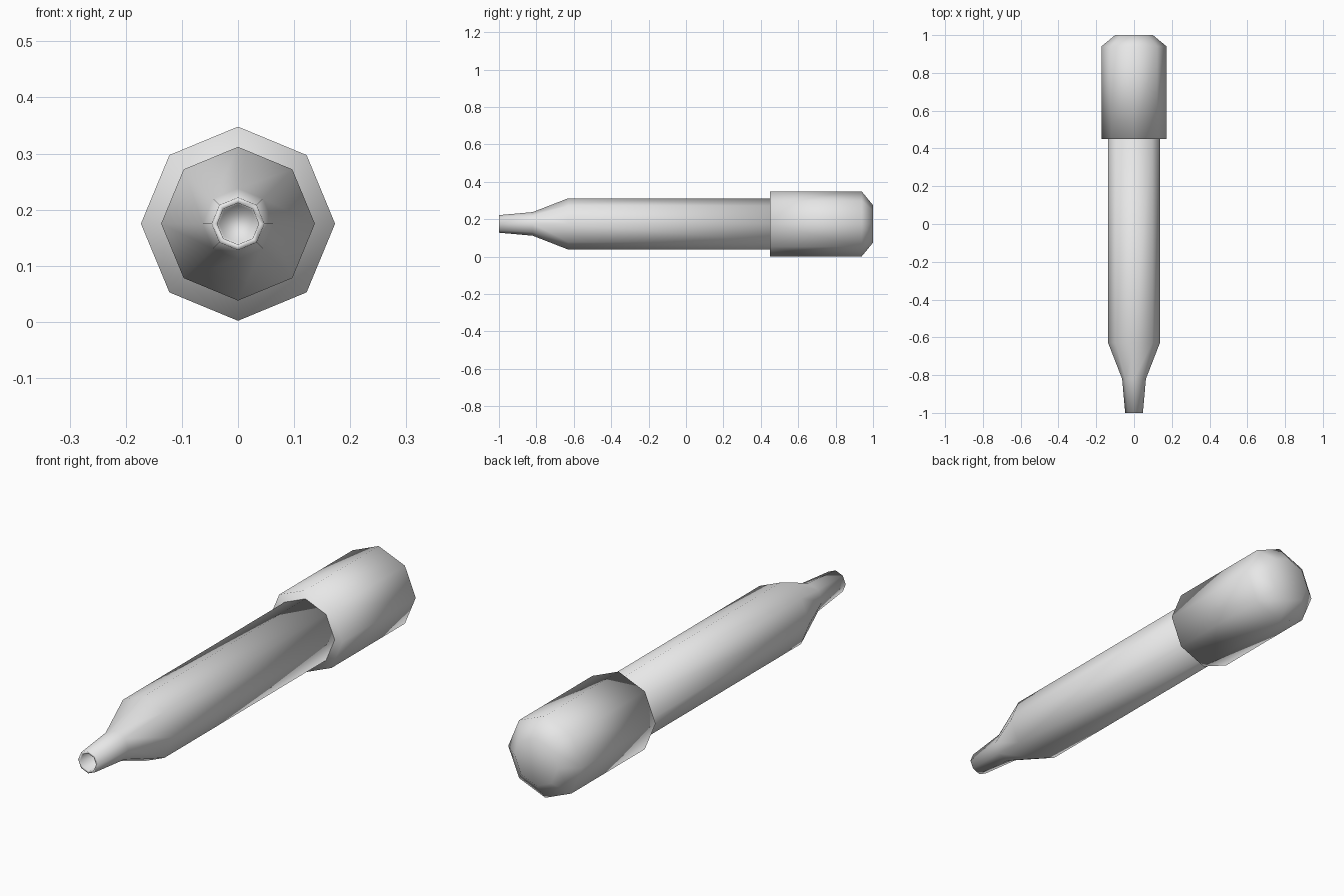
import bpy
import bmesh
from math import sin, cos, pi

SIDES = 8
AXIS_Z = 0.175

old = bpy.data.objects.get("Cube")
if old:
    bpy.data.objects.remove(old, do_unlink=True)

# Single plain colour
grey = bpy.data.materials.new("light_grey")
grey.use_nodes = True
colour = (0.8, 0.8, 0.8, 1.0)
grey.diffuse_color = colour
grey.node_tree.nodes["Principled BSDF"].inputs["Base Color"].default_value = colour


def lathe(name, profile):
    """Turn (y, radius) points about the long axis and close both ends."""
    bm = bmesh.new()
    rings = []
    for y, r in profile:
        rings.append([bm.verts.new((r * sin(2 * pi * i / SIDES), y,
                                    AXIS_Z + r * cos(2 * pi * i / SIDES)))
                      for i in range(SIDES)])
    for a, b in zip(rings, rings[1:]):
        for i in range(SIDES):
            j = (i + 1) % SIDES
            bm.faces.new((a[i], a[j], b[j], b[i]))
    bm.faces.new(rings[0])
    bm.faces.new(rings[-1])
    bmesh.ops.recalc_face_normals(bm, faces=bm.faces)
    for face in bm.faces:
        face.smooth = True
    mesh = bpy.data.meshes.new(name)
    bm.to_mesh(mesh)
    bm.free()
    mesh.materials.append(grey)
    obj = bpy.data.objects.new(name, mesh)
    bpy.context.collection.objects.link(obj)
    return obj


# Tapered barrel with a hollow tip
lathe("barrel", [(-0.9, 0.034), (-1.0, 0.037), (-1.0, 0.047), (-0.82, 0.063),
                 (-0.63, 0.137), (0.5, 0.137)])

# Wider end cap with a chamfered back
lathe("end_cap", [(0.45, 0.173), (0.94, 0.173), (1.0, 0.1)])
